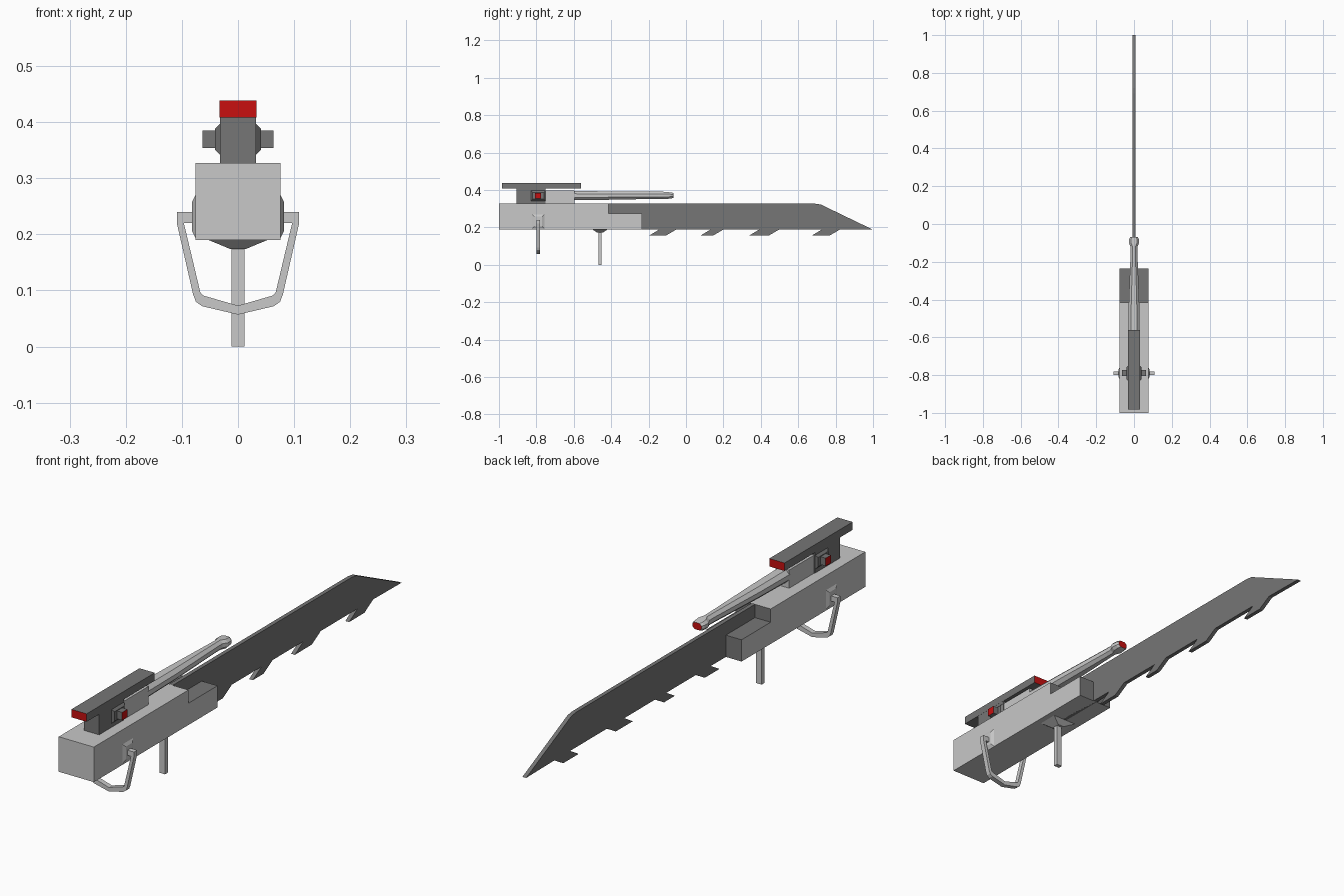
import bpy, bmesh
from mathutils import Vector

if "Cube" in bpy.data.objects:
    bpy.data.objects.remove(bpy.data.objects["Cube"])


def material(name, rgb):
    m = bpy.data.materials.new(name)
    m.diffuse_color = (*rgb, 1)
    m.use_nodes = True
    m.node_tree.nodes["Principled BSDF"].inputs["Base Color"].default_value = m.diffuse_color
    return m


LIGHT = material("light grey", (0.58, 0.58, 0.58))
DARK = material("dark grey", (0.18, 0.18, 0.18))
RED = material("red", (0.58, 0.005, 0.005))


def loft(name, rings, mats, rule=None):
    """Skin matching rings of points, cap the ends, colour faces by rule(centre, normal)."""
    bm = bmesh.new()
    vs = [[bm.verts.new(p) for p in r] for r in rings]
    n = len(vs[0])
    for a, b in zip(vs, vs[1:]):
        for i in range(n):
            bm.faces.new((a[i], a[(i + 1) % n], b[(i + 1) % n], b[i]))
    bm.faces.new(vs[0][::-1])
    bm.faces.new(vs[-1])
    bmesh.ops.recalc_face_normals(bm, faces=bm.faces)
    bm.normal_update()
    if rule:
        for f in bm.faces:
            f.material_index = int(rule(f.calc_center_median(), f.normal))
    me = bpy.data.meshes.new(name)
    bm.to_mesh(me)
    bm.free()
    for m in mats:
        me.materials.append(m)
    ob = bpy.data.objects.new(name, me)
    bpy.context.collection.objects.link(ob)
    return ob


def side_prism(name, yz, hw, mats, rule=None):
    return loft(name, [[(x, y, z) for y, z in yz] for x in (-hw, hw)], mats, rule)


def box(name, x, y, z, mats, rule=None):
    ring = [(y[0], z[0]), (y[1], z[0]), (y[1], z[1]), (y[0], z[1])]
    return loft(name, [[(k, *p) for p in ring] for k in x], mats, rule)


def mirror(ob):
    ob.modifiers.new("Mirror", 'MIRROR')


def side_flange(name, x0, x1, yc, hy, z, inset, mat):
    """Tapered plate on the +x side, mirrored to the other."""
    rings = []
    for x, k in ((x0, 0), (x1, inset)):
        a, b, c, d = yc - hy + k, yc + hy - k, z[0] + k, z[1] - k
        rings.append([(x, a, c), (x, b, c), (x, b, d), (x, a, d)])
    mirror(loft(name, rings, [mat]))


# Body with a lowered dark step at the blade end
side_prism("body", [(-1, .19), (-.235, .19), (-.235, .275), (-.415, .275),
                    (-.415, .327), (-1, .327)], .076, [LIGHT, DARK],
           lambda c, n: (n.y > .5) or (n.z > .5 and c.z < .3))

# Blade profile with slanted teeth along the bottom edge
teeth = [(-.195, -.105), (.08, .147), (.34, .445), (.675, .77)]
profile = [(-.42, .19)]
for a, b in teeth:
    profile += [(a + .053, .19), (a, .158), (b, .158), (b + .055, .19)]
profile += [(1, .188), (.72, .323), (.69, .327), (-.42, .327)]
side_prism("blade", profile, .008, [DARK])

# Top slab with red ends, and its riser
box("top_slab", (-.033, .033), (-.983, -.562), (.408, .439), [DARK, RED],
    lambda c, n: abs(n.y) > .5)
box("riser", (-.0325, .0325), (-.905, -.75), (.327, .408), [DARK])

# Side pins with red tips
side_flange("pin_flange", .032, .041, -.79, .04, (.342, .397), .009, DARK)
mirror(box("side_pin", (.035, .063), (-.806, -.774), (.354, .385), [DARK, RED],
           lambda c, n: n.x > .5))

# Collar and tapered octagonal barrel with a red end
box("barrel_collar", (-.03, .03), (-.755, -.595), (.327, .398), [LIGHT])


def octagon(y, hw, lo, hi):
    k = .3 * min(2 * hw, hi - lo)
    return [(-hw, y, lo + k), (-hw + k, y, lo), (hw - k, y, lo), (hw, y, lo + k),
            (hw, y, hi - k), (hw - k, y, hi), (-hw + k, y, hi), (-hw, y, hi - k)]


loft("barrel", [octagon(*s) for s in (
    (-.60, .031, .346, .395), (-.42, .028, .348, .393), (-.15, .018, .353, .391),
    (-.12, .018, .353, .391), (-.10, .027, .353, .389), (-.078, .025, .355, .387),
    (-.068, .019, .358, .385))],
    [LIGHT, RED], lambda c, n: n.y > .95)

# Carrying loop below the rear, with side flanges
outer = [(.076, .24), (.109, .24), (.109, .22), (.08, .093), (.075, .08), (.064, .072), (0, .057)]
inner = [(.076, .22), (.096, .22), (.096, .218), (.067, .096), (.065, .094), (.062, .091), (0, .073)]
path = list(zip(outer, inner))
path += [((-a[0], a[1]), (-b[0], b[1])) for a, b in path[-2::-1]]
loft("loop_handle", [[(a[0], -.80, a[1]), (a[0], -.78, a[1]),
                      (b[0], -.78, b[1]), (b[0], -.80, b[1])] for a, b in path], [LIGHT])
side_flange("loop_flange", .075, .082, -.79, .035, (.192, .272), .014, LIGHT)

# Post grip below the middle, with a tapered flange
box("post_grip", (-.012, .012), (-.468, -.451), (0, .18), [LIGHT])
loft("post_flange", [[(-w, -.46 - d, z), (w, -.46 - d, z), (w, -.46 + d, z), (-w, -.46 + d, z)]
                     for w, d, z in ((.055, .042, .191), (.014, .018, .174))], [LIGHT])
